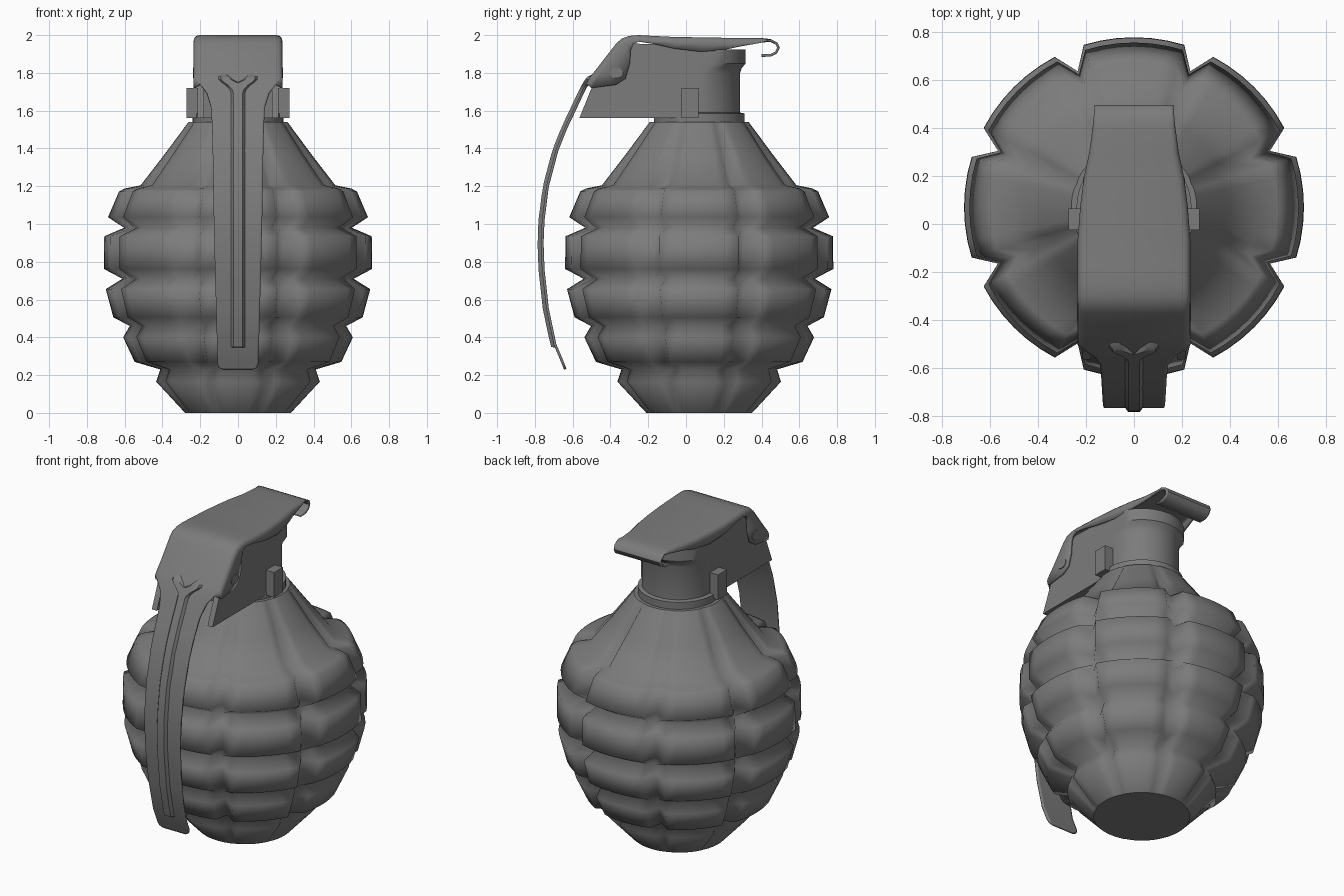
import bpy, bmesh, math

if "Cube" in bpy.data.objects:
    bpy.data.objects.remove(bpy.data.objects["Cube"])

metal = bpy.data.materials.new("dark_grey_metal")
metal.diffuse_color = (0.2, 0.2, 0.2, 1)
metal.use_nodes = True
metal.node_tree.nodes["Principled BSDF"].inputs["Base Color"].default_value = metal.diffuse_color
CY = 0.07  # body axis in y


def finish(name, bm, angle=35):
    bmesh.ops.remove_doubles(bm, verts=bm.verts, dist=0.0004)
    me = bpy.data.meshes.new(name)
    bm.to_mesh(me)
    bm.free()
    me.materials.append(metal)
    ob = bpy.data.objects.new(name, me)
    bpy.context.collection.objects.link(ob)
    if angle:
        bpy.ops.object.select_all(action='DESELECT')
        ob.select_set(True)
        bpy.context.view_layer.objects.active = ob
        bpy.ops.object.shade_smooth_by_angle(angle=math.radians(angle))
    return ob


def grid(bm, rows, closed=False):
    """Skin rows of points; returns the vertex rows."""
    vs = [[bm.verts.new(p) for p in row] for row in rows]
    n = len(rows[0])
    for a, b in zip(vs, vs[1:]):
        for i in range(n if closed else n - 1):
            j = (i + 1) % n
            bm.faces.new((a[i], b[i], b[j], a[j]))
    return vs


def prism(name, yz, x0, x1):
    bm = bmesh.new()
    a = [bm.verts.new((x0, y, z)) for y, z in yz]
    b = [bm.verts.new((x1, y, z)) for y, z in yz]
    bm.faces.new(a)
    bm.faces.new(b)
    for i in range(len(a)):
        j = (i + 1) % len(a)
        bm.faces.new((a[i], a[j], b[j], b[i]))
    bmesh.ops.recalc_face_normals(bm, faces=bm.faces)
    return finish(name, bm, 25)


# Segmented body: each row is height, pad radius, groove radius
rings = [(0, .28, .278), (.165, .433, .39), (.23, .412, .40), (.27, .547, .47),
         (.40, .608, .53), (.46, .573, .55), (.506, .66, .575), (.655, .70, .61),
         (.71, .612, .605), (.762, .71, .615), (.935, .708, .615), (.98, .603, .595),
         (1.036, .688, .60), (1.172, .63, .55), (1.188, .60, .525), (1.205, .515, .455),
         (1.37, .388, .352), (1.54, .262, .258)]
angles = [(k * 45 + a, a == 22.5) for k in range(8)
          for a in (-17.2, -11.5, -5.7, 0, 5.7, 11.5, 17.2, 22.5)]
bm = bmesh.new()
rows = []
for z, pad, groove in rings:
    rows.append([((groove if g else pad) * math.cos(math.radians(a)),
                  CY + (groove if g else pad) * math.sin(math.radians(a)), z)
                 for a, g in angles])
vs = grid(bm, rows, True)
caps = [bm.faces.new(vs[0]), bm.faces.new(vs[-1])]
bmesh.ops.recalc_face_normals(bm, faces=bm.faces)
for f in bm.faces:
    f.smooth = True
for f in caps:
    for e in f.edges:
        e.smooth = False
finish("segmented_body", bm, None)

# Fuze neck: turned profile, flattened on the sides to fit the lever
prof = [(.24, 1.53), (.24, 1.585), (.216, 1.59), (.216, 1.80), (.225, 1.825),
        (.245, 1.85), (.245, 1.925)]
bm = bmesh.new()
rows = []
for r, z in prof:
    lim = .214 if z > 1.6 else 1
    rows.append([(max(-lim, min(lim, r * math.cos(t * math.pi / 24))),
                  CY + r * math.sin(t * math.pi / 24), z) for t in range(48)])
vs = grid(bm, rows, True)
bm.faces.new(vs[0])
bm.faces.new(vs[-1])
bmesh.ops.recalc_face_normals(bm, faces=bm.faces)
finish("fuze_neck", bm)

# Fuze housing: two cheek plates with a filled rear
for s, side in ((1, "right"), (-1, "left")):
    prism(side + "_housing_cheek",
          [(-.565, 1.56), (-.50, 1.72), (-.47, 1.76), (-.335, 1.94), (-.27, 1.955),
           (.07, 1.945), (.07, 1.56)], s * .18, s * .2155)
    # Side lug and hinge rivet
    prism(side + "_lug", [(-.025, 1.56), (.065, 1.56), (.065, 1.72), (-.025, 1.72)],
          s * .20, s * .273)
    prism(side + "_hinge_rivet",
          [(-.37 + .037 * math.cos(t * math.pi / 12), 1.80 + .028 * math.sin(t * math.pi / 12))
           for t in range(24)], s * .225, s * .239)
prism("housing_core", [(-.27, 1.56), (.07, 1.56), (.07, 1.945), (-.27, 1.945)], -.19, .19)

# Lever top: station y, z, half width, then flange bottom y, z
top = [(.40, 1.985, .173, .40, 1.96), (.30, 1.985, .187, .30, 1.942),
       (.19, 1.986, .21, .19, 1.92), (.08, 1.988, .224, .08, 1.912),
       (-.06, 1.99, .235, -.06, 1.928), (-.18, 1.996, .235, -.18, 1.955),
       (-.25, 2.0, .235, -.25, 1.965), (-.30, 1.996, .235, -.28, 1.952),
       (-.34, 1.982, .235, -.293, 1.92), (-.37, 1.955, .235, -.297, 1.85),
       (-.42, 1.891, .235, -.32, 1.77), (-.46, 1.839, .235, -.37, 1.737),
       (-.51, 1.775, .235, -.50, 1.72)]
curl = [(.40, 1.885, .165), (.45, 1.886, .165), (.482, 1.903, .165), (.497, 1.932, .165),
        (.485, 1.96, .166), (.45, 1.978, .168)]
strap = [(-.53, 1.743, .205), (-.555, 1.695, .165), (-.59, 1.62, .142), (-.64, 1.515, .137),
         (-.69, 1.39, .134), (-.74, 1.2, .131), (-.763, 1.02, .128), (-.768, .9, .125),
         (-.763, .76, .122), (-.74, .55, .116), (-.70, .36, .111), (-.658, .26, .109),
         (-.65, .24, .102), (-.646, .228, .08)]


def flat_section(y, z, w):
    half = [(w, y, z)] * 3 + [(w - .012, y, z), (w - .035, y, z)]
    return [(-p[0], p[1], p[2]) for p in half] + half[::-1]


def channel_section(y, z, w, by, bz):
    # rounded shoulder blending from the top sheet down to the flange edge
    d = math.hypot(by - y, bz - z)
    uy, uz = (by - y) / d, (bz - z) / d
    r = min(.03, d * .9)
    half = [(w, by, bz)]
    for t in (0, 30, 60, 90):
        c, s = math.cos(math.radians(t)), math.sin(math.radians(t))
        half.append((w - r + r * c, y + uy * r * (1 - s), z + uz * r * (1 - s)))
    return [(-p[0], p[1], p[2]) for p in half] + half[::-1]


bm = bmesh.new()
grid(bm, [flat_section(*p) for p in curl] + [channel_section(*p) for p in top]
     + [flat_section(*p) for p in strap])
lever = finish("safety_lever", bm, 40)
mod = lever.modifiers.new("sheet_thickness", 'SOLIDIFY')
mod.thickness = .014
mod.offset = -1

# Raised rib on the strap, ending in a forked top
path = [(p[0], p[1]) for p in top[-3:]] + [(p[0], p[1]) for p in strap]


def strap_y(z):
    for (y0, z0), (y1, z1) in zip(path, path[1:]):
        if z1 <= z <= z0:
            return y0 + (y1 - y0) * (z0 - z) / (z0 - z1)
    return path[-1][0]


ribs = [(.345, 0, .04, 0), (.35, 0, .04, .018)]
ribs += [(.35 + 1.34 * i / 20, 0, .04, .018) for i in range(1, 21)]
ribs += [(1.71, 0, .045, .018), (1.735, 0, .068, .018), (1.75, 0, .09, .018),
         (1.765, .028, .105, .018), (1.78, .045, .106, .016), (1.792, .06, .095, 0)]
bm = bmesh.new()
for s in (1, -1):
    rows = []
    for z, xi, xo, h in ribs:
        y = strap_y(z)
        inner = y - h if xi == 0 else y
        xs = [(xi, inner), (xi + .01, y - h), (xo - .016, y - h), (xo, y + .004)]
        rows.append([(s * x, yy, z) for x, yy in xs])
    grid(bm, rows if s < 0 else rows[::-1])
bmesh.ops.recalc_face_normals(bm, faces=bm.faces)
if sum(f.normal.y * f.calc_area() for f in bm.faces) > 0:
    bmesh.ops.reverse_faces(bm, faces=bm.faces)
finish("lever_rib", bm, 30)
